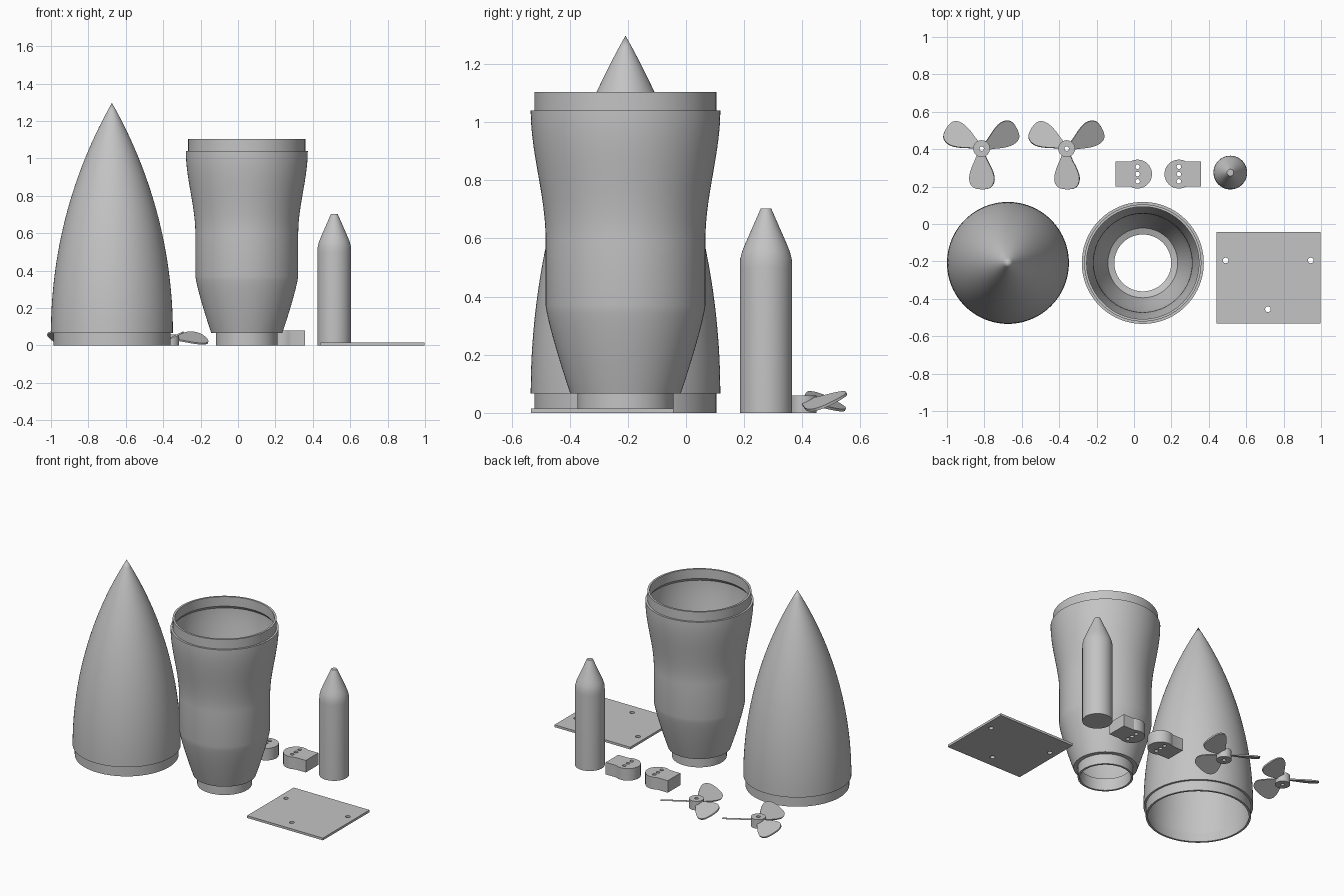
import bpy, bmesh, math
from mathutils import Matrix

old = bpy.data.objects.get("Cube")
if old:
    bpy.data.objects.remove(old)

grey = bpy.data.materials.new("plain grey")
grey.use_nodes = True
colour = (0.55, 0.55, 0.55, 1)
grey.diffuse_color = colour
grey.node_tree.nodes["Principled BSDF"].inputs["Base Color"].default_value = colour


def finish(name, bm, location=(0, 0, 0)):
    """Clean the mesh, add it to the scene and shade it."""
    bmesh.ops.remove_doubles(bm, verts=bm.verts, dist=0.00005)
    bmesh.ops.recalc_face_normals(bm, faces=bm.faces)
    mesh = bpy.data.meshes.new(name)
    bm.to_mesh(mesh)
    bm.free()
    mesh.materials.append(grey)
    obj = bpy.data.objects.new(name, mesh)
    obj.location = location
    bpy.context.collection.objects.link(obj)
    bpy.ops.object.select_all(action="DESELECT")
    obj.select_set(True)
    bpy.context.view_layer.objects.active = obj
    bpy.ops.object.shade_smooth_by_angle(angle=math.radians(25))
    return obj


def lathe(name, profile, location, closed=False):
    """Spin an (r, z) profile around the vertical axis."""
    bm = bmesh.new()
    verts = [bm.verts.new((r, 0, z)) for r, z in profile]
    edges = [bm.edges.new(pair) for pair in zip(verts, verts[1:])]
    if closed:
        edges.append(bm.edges.new((verts[-1], verts[0])))
    bmesh.ops.spin(bm, geom=verts + edges, axis=(0, 0, 1), cent=(0, 0, 0),
                   angle=math.tau, steps=96)
    return finish(name, bm, location)


def arc(x, y, r, start=0, end=math.tau, steps=32):
    return [(x + r * math.cos(start + (end - start) * i / steps),
             y + r * math.sin(start + (end - start) * i / steps)) for i in range(steps)]


def slab(outlines, height, smooth=False):
    """Extruded flat shape; the later outlines are holes in the first."""
    curve = bpy.data.curves.new("outline", "CURVE")
    curve.dimensions = "2D"
    curve.fill_mode = "BOTH"
    curve.extrude = height / 2
    curve.resolution_u = 4
    for pts in outlines:
        spline = curve.splines.new("NURBS" if smooth else "POLY")
        spline.points.add(len(pts) - 1)
        for point, (x, y) in zip(spline.points, pts):
            point.co = (x, y, 0, 1)
        spline.use_cyclic_u = True
        if smooth:
            spline.order_u = 3
    helper = bpy.data.objects.new("outline", curve)
    bpy.context.collection.objects.link(helper)
    graph = bpy.context.evaluated_depsgraph_get()
    mesh = bpy.data.meshes.new_from_object(helper.evaluated_get(graph))
    bm = bmesh.new()
    bm.from_mesh(mesh)
    bmesh.ops.translate(bm, verts=bm.verts, vec=(0, 0, height / 2))
    bpy.data.objects.remove(helper)
    bpy.data.meshes.remove(mesh)
    bpy.data.curves.remove(curve)
    return bm


# Hollow nose cone: tangent ogive above a recessed collar
def ogive(radius, length, base, steps=28):
    rho = (radius ** 2 + length ** 2) / (2 * radius)
    pts = []
    for i in range(steps):
        h = length * i / steps
        pts.append((math.sqrt(rho ** 2 - h ** 2) + radius - rho, base + h))
    return pts + [(0, base + length)]


collar = 0.067
outer = [(0.313, 0), (0.313, collar)] + ogive(0.326, 1.23, collar)
inner = [(0.3, 0)] + ogive(0.313, 1.18, collar)
lathe("nose_cone", outer[::-1] + inner, (-0.674, -0.208, 0))

# Hollow body: tapered tail, straight waist, flared top and two collars
wall = []
for i in range(13):
    t = i / 12
    wall.append((0.275 - 0.085 * (1 - t) ** 1.2, collar + 0.303 * t))
for i in range(25):
    t = i / 24
    wall.append((0.275 + 0.051 * t * t * (3 - 2 * t), 0.6 + 0.44 * t))
outer = [(0.165, 0), (0.165, collar)] + wall + [(0.313, 1.04), (0.313, 1.103)]
inner = [(0.152, 0), (0.152, collar + 0.012)]
inner += [(r - 0.012, z) for r, z in wall[1:-1]] + [(0.3, 1.04), (0.3, 1.103)]
lathe("main_body", outer + inner[::-1], (0.047, -0.208, 0), closed=True)

# Small solid booster
lathe("booster", [(0, 0), (0.09, 0), (0.09, 0.5), (0.0885, 0.53), (0.082, 0.555),
                  (0.072, 0.58), (0.018, 0.703), (0, 0.703)], (0.515, 0.275, 0))

# Base plate with three screw holes
plate = [(0.44, -0.533), (0.998, -0.533), (0.998, -0.043), (0.44, -0.043)]
holes = [arc(x, y, 0.015) for x, y in ((0.49, -0.195), (0.945, -0.195), (0.716, -0.456))]
finish("base_plate", slab([plate] + holes, 0.015))

# Two mirrored mounts: round boss on a block, drilled three times
start = math.asin(0.066 / 0.077)
boss = arc(0, 0, 0.077, start - math.pi, math.pi - start, 48)
block = [(-0.045, 0.066), (-0.118, 0.066), (-0.118, -0.066), (-0.045, -0.066)]
drills = [arc(0, y, 0.012) for y in (-0.039, 0, 0.039)]
for side, x, flip in (("right", 0.019, 0), ("left", 0.24, math.pi)):
    bm = slab([boss + block] + drills, 0.08)
    bm.transform(Matrix.Rotation(flip, 4, "Z"))
    finish(side + "_mount", bm, (x, 0.267, 0))

# Two propellers: drilled hub with three pitched blades
blade = [(0.025, -0.02), (0.06, -0.035), (0.11, -0.06), (0.165, -0.073), (0.208, -0.055),
         (0.22, 0), (0.213, 0.06), (0.165, 0.083), (0.11, 0.065), (0.06, 0.035), (0.025, 0.02)]
for side, x in (("right", -0.815), ("left", -0.36)):
    hub = slab([arc(0, 0, 0.045), arc(0, 0, 0.012)], 0.06)
    finish(side + "_propeller_hub", hub, (x, 0.403, 0))
    for n, angle in enumerate((30, 150, 270), 1):
        bm = slab([blade], 0.009, smooth=True)
        bm.transform(Matrix.Rotation(math.radians(angle), 4, "Z")
                     @ Matrix.Translation((0, 0, 0.034))
                     @ Matrix.Rotation(math.radians(25), 4, "X"))
        finish(f"{side}_propeller_blade_{n}", bm, (x, 0.403, 0))
